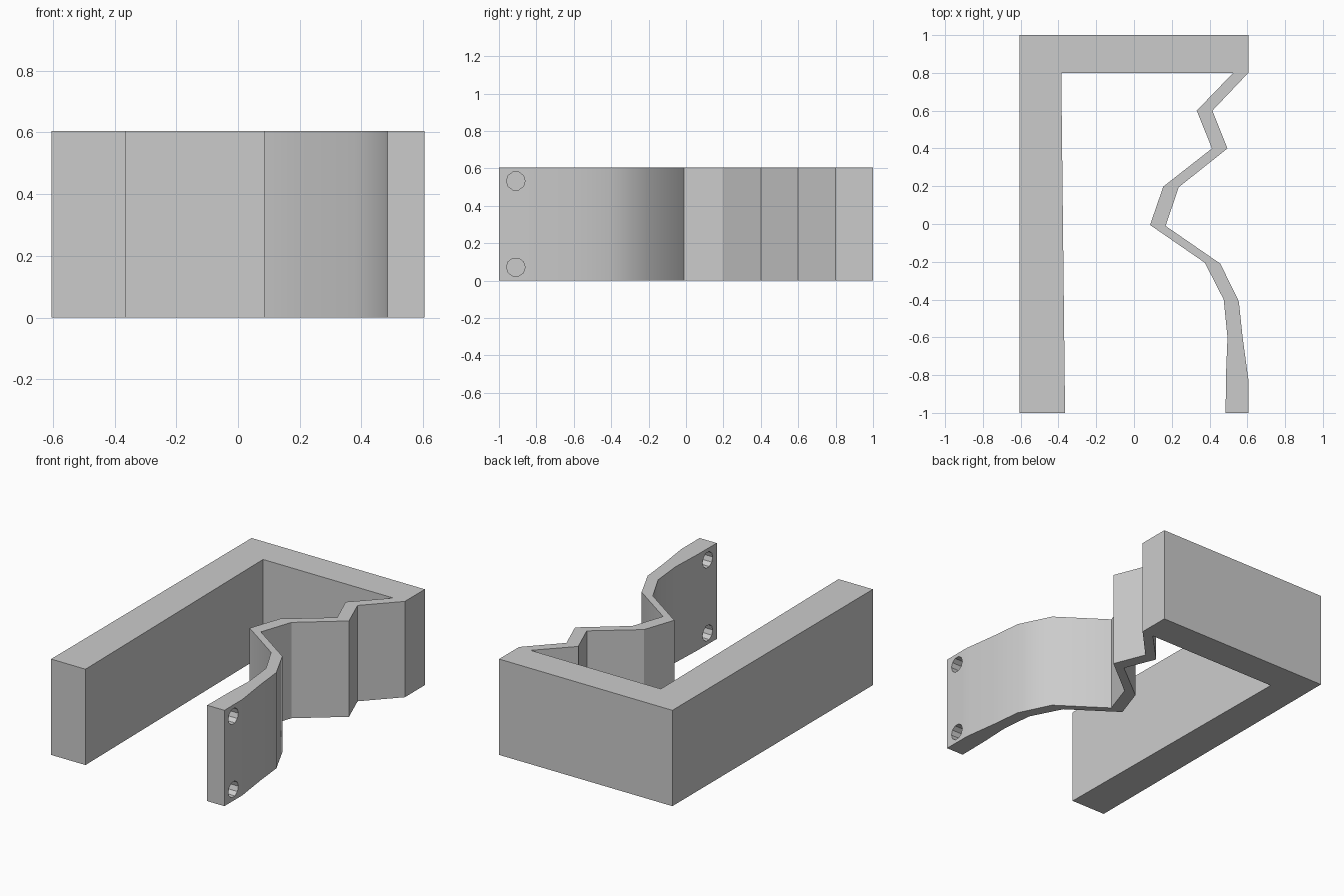
import bpy, bmesh, math

cube = bpy.data.objects.get("Cube")
if cube:
    bpy.data.objects.remove(cube, do_unlink=True)

HEIGHT = 0.605

grey = bpy.data.materials.new("plain grey")
grey.use_nodes = True
colour = (0.6, 0.6, 0.6, 1)
grey.diffuse_color = colour
grey.node_tree.nodes["Principled BSDF"].inputs["Base Color"].default_value = colour


def extrude_profile(name, points, height):
    """Closed outline in plan, raised to the given height."""
    bm = bmesh.new()
    face = bm.faces.new([bm.verts.new((x, y, 0)) for x, y in points])
    raised = bmesh.ops.extrude_face_region(bm, geom=[face])
    top = [v for v in raised["geom"] if isinstance(v, bmesh.types.BMVert)]
    bmesh.ops.translate(bm, verts=top, vec=(0, 0, height))
    bmesh.ops.recalc_face_normals(bm, faces=bm.faces[:])
    mesh = bpy.data.meshes.new(name)
    bm.to_mesh(mesh)
    bm.free()
    mesh.materials.append(grey)
    obj = bpy.data.objects.new(name, mesh)
    bpy.context.collection.objects.link(obj)
    return obj


# Straight arm and back bar
frame = [(-0.385, 0.8), (-0.365, -1), (-0.605, -1), (-0.605, 1), (0.605, 1)]
# Outer and inner lines of the zigzag arm, ending in the mounting plate
outer = [(0.605, 0.8), (0.415, 0.6), (0.495, 0.4), (0.237, 0.195), (0.167, -0.01),
         (0.457, -0.21), (0.555, -0.41), (0.575, -0.6), (0.605, -0.82), (0.605, -1)]
inner = [(0.485, -1), (0.487, -0.8), (0.495, -0.6), (0.475, -0.4), (0.375, -0.205),
         (0.085, -0.005), (0.155, 0.198), (0.413, 0.4), (0.332, 0.6), (0.525, 0.8)]
bracket = extrude_profile("bracket", frame + outer + inner, HEIGHT)

# Two screw holes through the mounting plate
for z in (0.072, HEIGHT - 0.072):
    bpy.ops.mesh.primitive_cylinder_add(vertices=10, radius=0.05, depth=0.4,
                                        location=(0.55, -0.91, z),
                                        rotation=(0, math.pi / 2, 0))
    cutter = bpy.context.object
    cutter.name = "hole_cutter"
    cutter.hide_render = True
    cutter.data.materials.append(grey)
    cut = bracket.modifiers.new("screw hole", "BOOLEAN")
    cut.operation = "DIFFERENCE"
    cut.solver = "EXACT"
    cut.object = cutter
    bpy.context.view_layer.objects.active = bracket
    bpy.ops.object.modifier_apply(modifier=cut.name)
    bpy.data.objects.remove(cutter, do_unlink=True)

# Smooth the gentle bend, keep the sharp corners
bpy.ops.object.select_all(action="DESELECT")
bracket.select_set(True)
bpy.context.view_layer.objects.active = bracket
bpy.ops.object.shade_smooth_by_angle(angle=math.radians(31))
